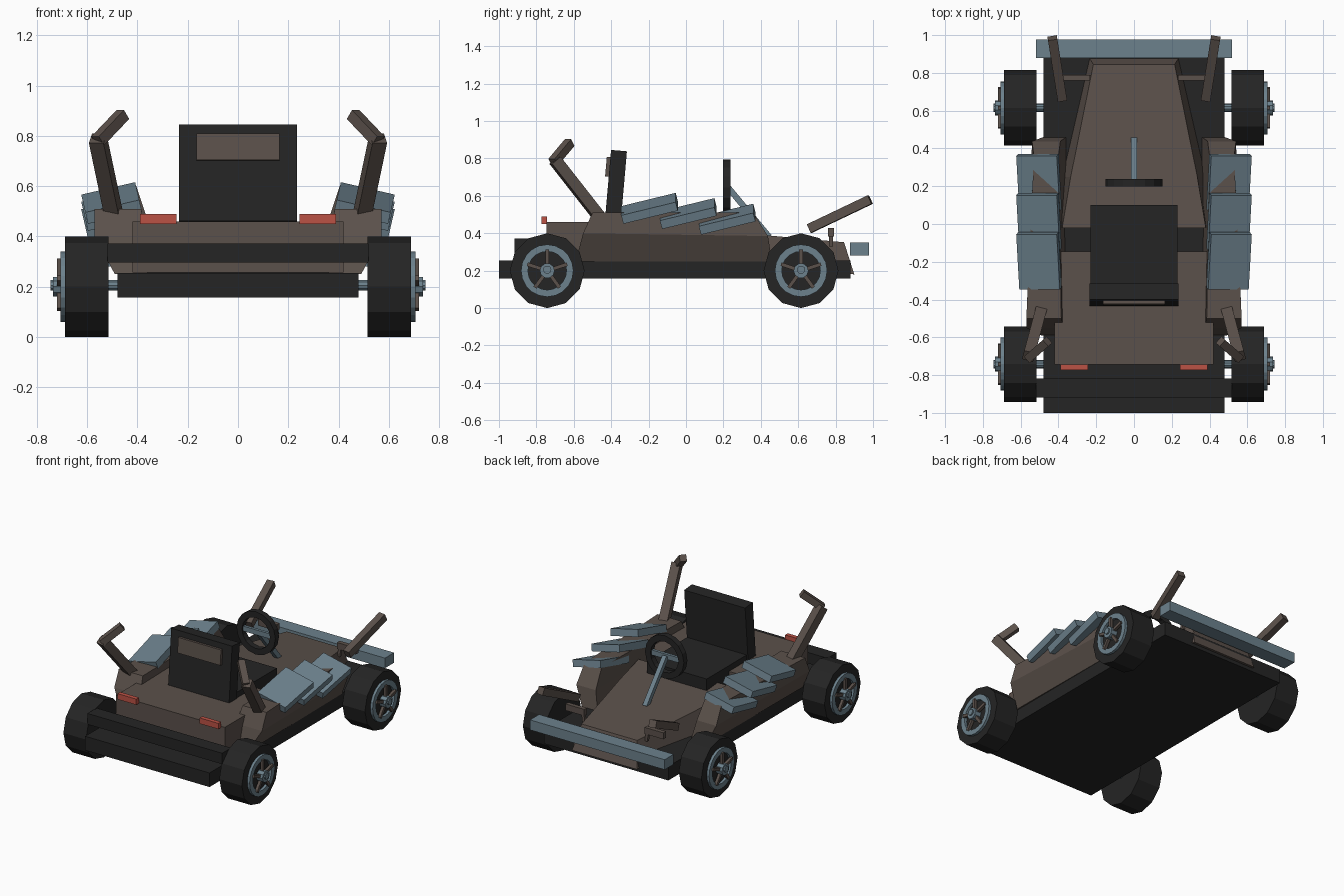
import bpy, bmesh, math
from mathutils import Vector, Euler, Matrix

if "Cube" in bpy.data.objects:
    bpy.data.objects.remove(bpy.data.objects["Cube"])


def material(name, rgb):
    m = bpy.data.materials.new(name)
    m.diffuse_color = (*rgb, 1)
    m.use_nodes = True
    m.node_tree.nodes["Principled BSDF"].inputs["Base Color"].default_value = m.diffuse_color
    return m


DARK = material("charcoal", (0.018, 0.018, 0.018))
BROWN = material("dull brown", (0.105, 0.082, 0.070))
SLATE = material("slate blue", (0.15, 0.22, 0.265))
RED = material("lamp red", (0.50, 0.085, 0.06))


def finish(name, bm, mat):
    bmesh.ops.recalc_face_normals(bm, faces=bm.faces)
    me = bpy.data.meshes.new(name)
    bm.to_mesh(me)
    bm.free()
    me.materials.append(mat)
    ob = bpy.data.objects.new(name, me)
    bpy.context.collection.objects.link(ob)
    return ob


def box(name, mat, centre, size, rot=(0, 0, 0)):
    bm = bmesh.new()
    m = (Matrix.Translation(centre) @ Euler(rot).to_matrix().to_4x4()
         @ Matrix.Diagonal((*size, 1)))
    bmesh.ops.create_cube(bm, size=1, matrix=m)
    return finish(name, bm, mat)


def bar(name, mat, p, q, w, h):
    # square bar running from p to q
    p, q = Vector(p), Vector(q)
    d = q - p
    bm = bmesh.new()
    m = (Matrix.Translation((p + q) / 2) @ d.to_track_quat('Z', 'Y').to_matrix().to_4x4()
         @ Matrix.Diagonal((w, h, d.length, 1)))
    bmesh.ops.create_cube(bm, size=1, matrix=m)
    return finish(name, bm, mat)


def loft(name, mat, *rings):
    # closed skin through rings of equal point count
    bm = bmesh.new()
    rs = [[bm.verts.new(p) for p in r] for r in rings]
    n = len(rs[0])
    for a, b in zip(rs, rs[1:]):
        for i in range(n):
            j = (i + 1) % n
            bm.faces.new((a[i], a[j], b[j], b[i]))
    bm.faces.new(rs[0])
    bm.faces.new(rs[-1])
    return finish(name, bm, mat)


def ring(name, mat, centre, axis, r_out, r_in, half, n):
    # flat-sided ring around an axis ('X' or 'Y'); r_in = 0 makes a disc
    bm = bmesh.new()
    rot = Vector((0, 0, 1)).rotation_difference(
        Vector((1, 0, 0)) if axis == 'X' else Vector((0, 1, 0))).to_matrix().to_4x4()
    m = Matrix.Translation(centre) @ rot
    if r_in == 0:
        bmesh.ops.create_cone(bm, cap_ends=True, segments=n, radius1=r_out,
                              radius2=r_out, depth=2 * half, matrix=m)
    else:
        prof = [(r_out, -half), (r_out, half), (r_in, half), (r_in, -half)]
        vs = [[bm.verts.new(m @ Vector((r * math.cos(a), r * math.sin(a), h)))
               for r, h in prof]
              for a in (2 * math.pi * i / n for i in range(n))]
        for i in range(n):
            a, b = vs[i], vs[(i + 1) % n]
            for k in range(4):
                l = (k + 1) % 4
                bm.faces.new((a[k], a[l], b[l], b[k]))
    return finish(name, bm, mat)


# Floor and bumpers
box("floor_pan", DARK, (0, -0.06, 0.206), (0.96, 1.88, 0.098))
box("rear_bumper", DARK, (0, -0.868, 0.334), (1.04, 0.10, 0.076))
box("front_bumper", SLATE, (0, 0.928, 0.315), (1.04, 0.10, 0.07))

# Rear body and tapering nose
box("rear_body", BROWN, (0, -0.445, 0.358), (0.84, 0.60, 0.204))
loft("nose", BROWN,
     [(-0.39, -0.02, 0.25), (0.39, -0.02, 0.25), (0.38, -0.02, 0.43), (-0.38, -0.02, 0.43)],
     [(-0.38, 0.25, 0.25), (0.38, 0.25, 0.25), (0.335, 0.25, 0.405), (-0.335, 0.25, 0.405)],
     [(-0.25, 0.90, 0.18), (0.25, 0.90, 0.18), (0.215, 0.845, 0.352), (-0.215, 0.845, 0.352)])
box("cockpit_floor", DARK, (0, -0.08, 0.29), (0.78, 0.14, 0.09))

# Seat
box("seat_cushion", DARK, (0, -0.12, 0.43), (0.46, 0.44, 0.14))
box("seat_back", DARK, (0, -0.375, 0.65), (0.47, 0.085, 0.385), (math.radians(-5), 0, 0))
box("seat_back_panel", BROWN, (0, -0.413, 0.755), (0.33, 0.03, 0.105), (math.radians(-5), 0, 0))

# Steering
ring("steering_wheel", DARK, (0, 0.218, 0.645), 'Y', 0.15, 0.108, 0.02, 16)
box("steering_crossbar", SLATE, (0, 0.218, 0.645), (0.22, 0.02, 0.035))
bar("steering_column", SLATE, (0, 0.225, 0.645), (0, 0.445, 0.38), 0.032, 0.032)

for s, side in ((-1, "left"), (1, "right")):
    # Side pod
    loft(side + "_side_pod", BROWN,
         [(s * 0.36, -0.59, 0.25), (s * 0.49, -0.59, 0.25), (s * 0.48, 0.46, 0.25), (s * 0.36, 0.46, 0.25)],
         [(s * 0.37, -0.55, 0.40), (s * 0.57, -0.55, 0.40), (s * 0.54, 0.438, 0.385), (s * 0.39, 0.438, 0.385)],
         [(s * 0.385, -0.50, 0.51), (s * 0.57, -0.50, 0.51), (s * 0.53, 0.36, 0.51), (s * 0.40, 0.36, 0.51)])

    # Overlapping armour plates
    for i, (y, z) in enumerate(((-0.195, 0.533), (0.012, 0.505), (0.22, 0.475))):
        box(f"{side}_side_plate_{i + 1}", SLATE, (s * 0.503, y, z), (0.22, 0.30, 0.048),
            (math.radians(14), s * math.radians(13), 0))

    # Bent rear horn and front blade
    bar(side + "_rear_horn_lower", BROWN, (s * 0.495, -0.465, 0.49), (s * 0.558, -0.70, 0.79), 0.06, 0.06)
    bar(side + "_rear_horn_upper", BROWN, (s * 0.558, -0.71, 0.78), (s * 0.458, -0.622, 0.885), 0.045, 0.045)
    bar(side + "_front_blade", BROWN, (s * 0.38, 0.66, 0.425), (s * 0.432, 0.985, 0.58), 0.05, 0.05)

    # Lamps
    box(side + "_tail_lamp", RED, (s * 0.317, -0.758, 0.47), (0.145, 0.03, 0.04))
    box(side + "_head_lamp", BROWN, (s * 0.305, 0.775, 0.405), (0.145, 0.03, 0.045))
    bar(side + "_head_lamp_bracket", BROWN, (s * 0.24, 0.775, 0.33), (s * 0.25, 0.775, 0.40), 0.02, 0.02)

    # Wheels
    for y, end in ((-0.742, "rear"), (0.615, "front")):
        tag = f"{side}_{end}"
        ring(tag + "_tyre", DARK, (s * 0.602, y, 0.2), 'X', 0.2, 0, 0.087, 12)
        ring(tag + "_rim", SLATE, (s * 0.696, y, 0.2), 'X', 0.14, 0.103, 0.011, 20)
        ring(tag + "_hub", SLATE, (s * 0.712, y, 0.2), 'X', 0.04, 0, 0.024, 10)
        for k in range(5):
            a = math.radians(90 + 72 * k)
            d = Vector((0, math.cos(a), math.sin(a)))
            c = Vector((s * 0.709, y, 0.2))
            bar(f"{tag}_spoke_{k + 1}", BROWN, c + d * 0.02, c + d * 0.112, 0.02, 0.02)

# Axles
for y, end in ((-0.742, "rear"), (0.615, "front")):
    ring(end + "_axle", SLATE, (0, y, 0.205), 'X', 0.022, 0, 0.745, 10)
